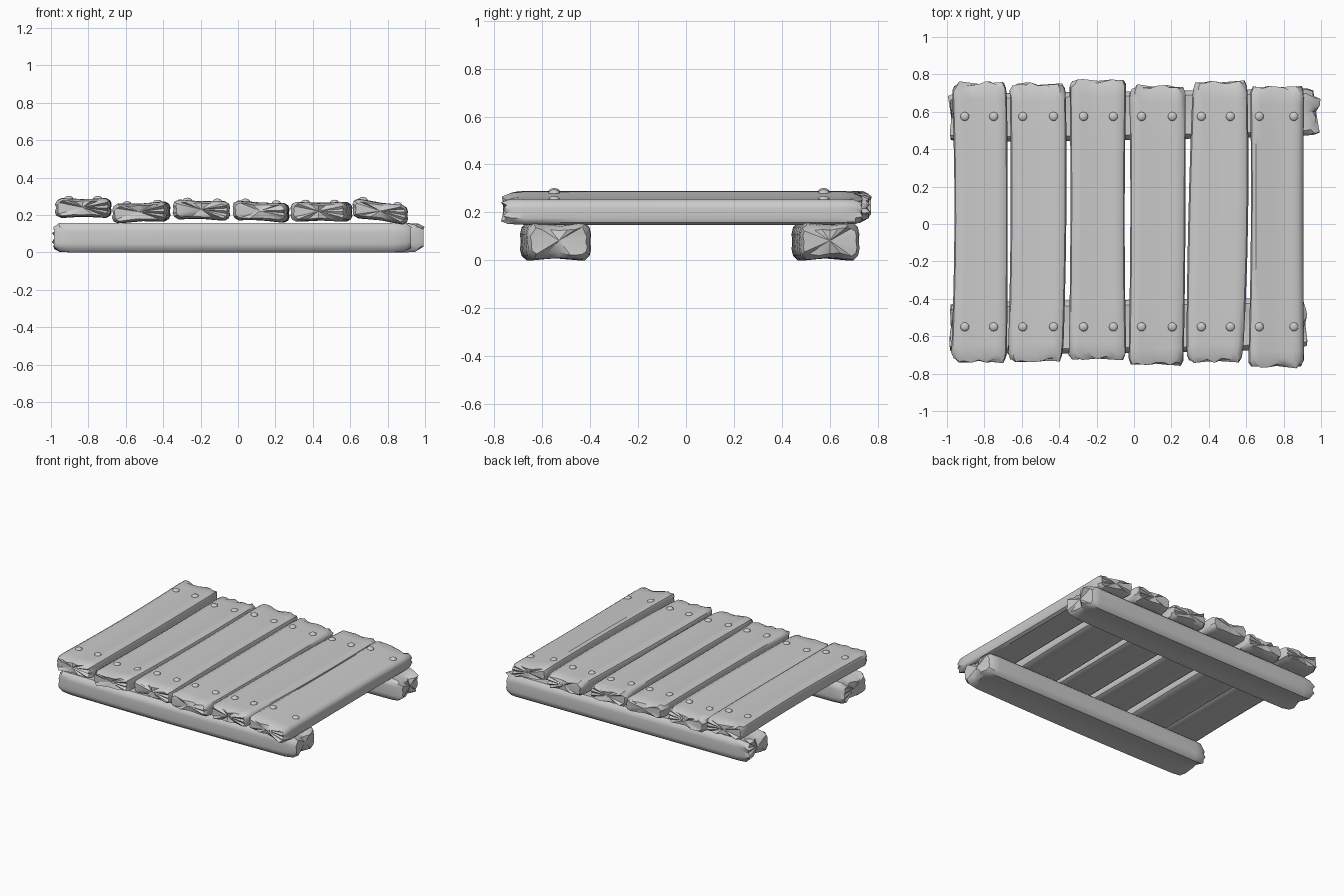
import bpy, bmesh, random
from math import pi, atan2

if "Cube" in bpy.data.objects:
    bpy.data.objects.remove(bpy.data.objects["Cube"])
random.seed(4)

# Worn board cross-section, normalised to -1..1 (width, thickness)
SECTION = [(-.80, -1), (-.4, -.93), (0, -.88), (.4, -.94), (.80, -1),
           (.95, -.76), (1, -.4), (.975, 0), (1, .4), (.95, .76),
           (.80, 1), (.6, .97), (.3, .93), (0, .90), (-.3, .93), (-.6, .97), (-.80, 1),
           (-.95, .76), (-1, .4), (-.975, 0), (-1, -.4), (-.95, -.76)]


def bend(three, s):
    """Quadratic through three values at s = 0, .5, 1."""
    a, m, b = three
    return a * (1 - s) * (1 - 2 * s) + m * 4 * s * (1 - s) + b * s * (2 * s - 1)


def board(name, ends, left, right, zl, zr, thick, along_x=False, rag=.03, wear=.08):
    """Loft the section along a board with chipped, chamfered ends."""
    bm = bmesh.new()
    t0, t1 = ends
    n = len(SECTION)

    def ring(t, scale, jag, jitter):
        s = (t - t0) / (t1 - t0)
        l, r = bend(left, s), bend(right, s)
        out = []
        for i, (u, w) in enumerate(SECTION):
            k = scale * (1 - random.random() * jitter)
            c, h = (l + r) / 2 + u * (r - l) / 2 * (1 - (1 - k) * .4), w * k * thick / 2
            f = (c - l) / (r - l)
            z = zl + (zr - zl) * f + h
            p = t + jag[i]
            out.append(bm.verts.new((p, c, z) if along_x else (c, p, z)))
        return out

    def jags(sign):
        # matching top and bottom chips make the end outline ragged
        col = [random.random() for _ in range(12)]
        return [sign * rag * col[int((u + 1) * 5.5)] for u, w in SECTION]

    j0, j1, flat = jags(1), jags(-1), [0] * n
    j0b = [j + .022 + random.random() * .015 for j in j0]
    j1b = [j - .022 - random.random() * .015 for j in j1]
    rings = [ring(t0, .8, j0, wear * 2), ring(t0, 1, j0b, wear)]
    for k in range(1, 8):
        rings.append(ring(t0 + .1 + (t1 - t0 - .2) * (k - 1) / 6, 1, flat, 0))
    rings += [ring(t1, 1, j1b, wear), ring(t1, .8, j1, wear * 2)]
    for a, b in zip(rings, rings[1:]):
        for i in range(n):
            bm.faces.new((a[i], a[(i + 1) % n], b[(i + 1) % n], b[i]))
    # End grain caps
    for rg in (rings[0], rings[-1]):
        c = sum((v.co for v in rg), rg[0].co * 0) / n
        m = bm.verts.new(c)
        for i in range(n):
            bm.faces.new((rg[i], rg[(i + 1) % n], m))
    bmesh.ops.recalc_face_normals(bm, faces=bm.faces)
    return finish(name, bm, 35)


def finish(name, bm, angle):
    me = bpy.data.meshes.new(name)
    bm.to_mesh(me)
    bm.free()
    ob = bpy.data.objects.new(name, me)
    bpy.context.collection.objects.link(ob)
    bpy.ops.object.select_all(action='DESELECT')
    ob.select_set(True)
    bpy.context.view_layer.objects.active = ob
    bpy.ops.object.shade_smooth_by_angle(angle=angle * pi / 180)
    return ob


# Two support beams
board("front_beam", (-.99, .93), (-.69, -.69, -.665), (-.42, -.405, -.395),
      .078, .078, .157, True, .03, .12)
board("back_beam", (-.995, 1.0), (.44, .45, .475), (.695, .71, .725),
      .078, .078, .157, True, .045, .12)

# Deck planks: y ends, left edge, right edge, centre height left / right, nail x
PLANKS = [
    ((-.745, .765), (-.98, -.96, -.975), (-.68, -.675, -.68), .237, .237, (-.905, -.75)),
    ((-.74, .758), (-.675, -.66, -.665), (-.38, -.362, -.365), .206, .220, (-.595, -.43)),
    ((-.735, .778), (-.35, -.34, -.345), (-.04, -.05, -.04), .230, .221, (-.27, -.11)),
    ((-.765, .748), (-.03, -.02, -.025), (.265, .275, .275), .226, .210, (.04, .205)),
    ((-.745, .768), (.28, .29, .315), (.58, .61, .605), .217, .217, (.36, .515)),
    ((-.775, .738), (.61, .625, .62), (.91, .905, .91), .238, .197, (.67, .855)),
]
for i, (ends, left, right, zl, zr, nails) in enumerate(PLANKS, 1):
    board(f"plank_{i}", ends, left, right, zl, zr, .106)
    # Domed nail heads, tilted with the plank
    for y in (-.55, .575):
        for x in nails:
            bm = bmesh.new()
            bmesh.ops.create_uvsphere(bm, u_segments=12, v_segments=8, radius=.024)
            ob = finish(f"nail_{i}", bm, 60)
            f = (x - left[1]) / (right[1] - left[1])
            ob.location = (x, y, zl + (zr - zl) * f + .050)
            ob.rotation_euler[1] = -atan2(zr - zl, .3)
            ob.scale[2] = .6
